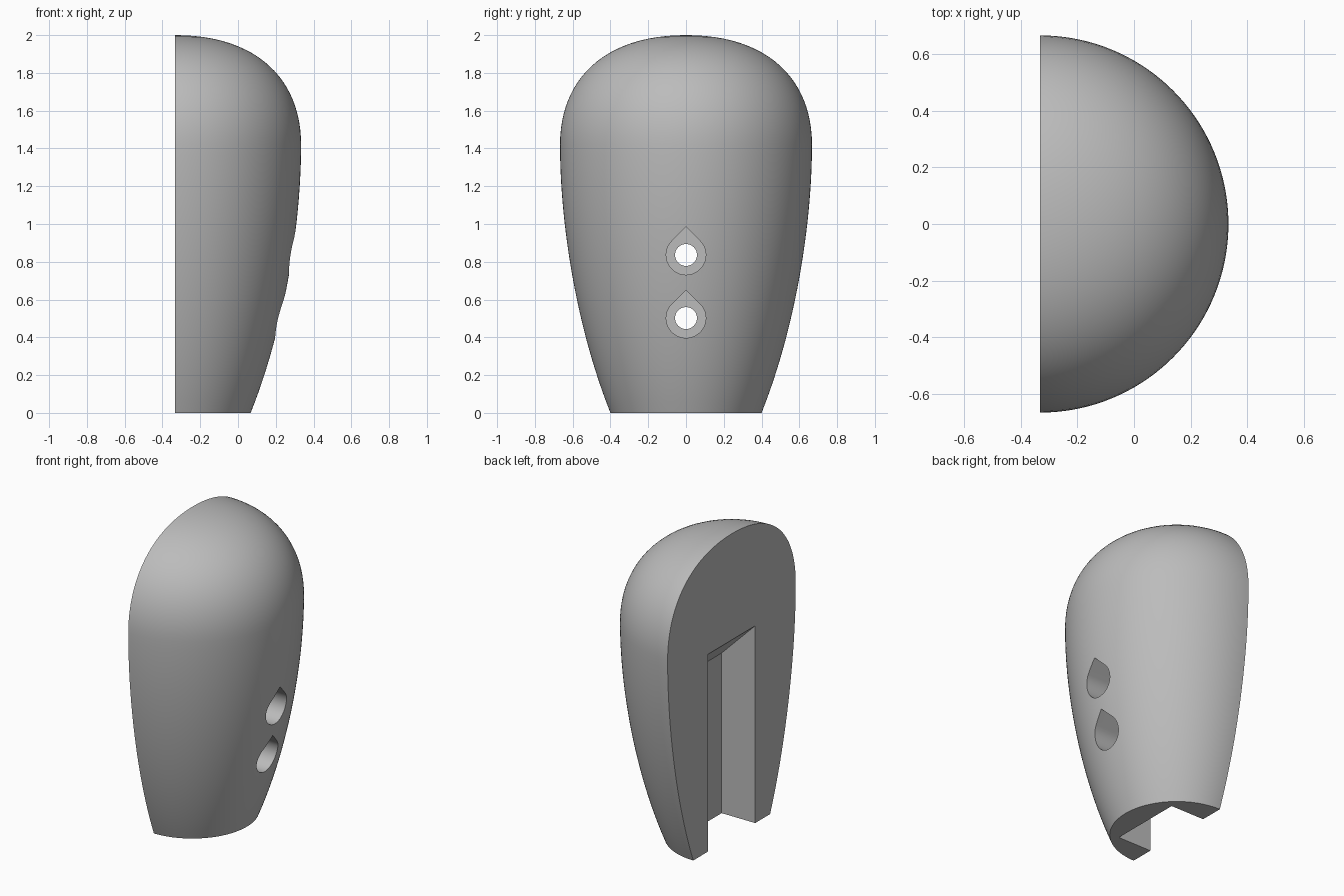
import bpy, bmesh, math

if "Cube" in bpy.data.objects:
    bpy.data.objects.remove(bpy.data.objects["Cube"])

AXIS = -0.333      # x of the flat split plane and the lathe axis
SEGMENTS = 72


def bezier(p0, p1, p2, p3, n):
    pts = []
    for i in range(n + 1):
        t = i / n
        w = ((1 - t) ** 3, 3 * t * (1 - t) ** 2, 3 * t * t * (1 - t), t ** 3)
        pts.append(tuple(sum(k * p[a] for k, p in zip(w, (p0, p1, p2, p3))) for a in (0, 1)))
    return pts


def add_object(name, bm):
    bmesh.ops.recalc_face_normals(bm, faces=bm.faces)
    mesh = bpy.data.meshes.new(name)
    bm.to_mesh(mesh)
    bm.free()
    obj = bpy.data.objects.new(name, mesh)
    bpy.context.collection.objects.link(obj)
    return obj


def prism(name, points, offset):
    """Extrude a closed 3D outline along an offset."""
    bm = bmesh.new()
    face = bm.faces.new([bm.verts.new(p) for p in points])
    top = bmesh.ops.extrude_face_region(bm, geom=[face])["geom"]
    bmesh.ops.translate(bm, vec=offset, verts=[v for v in top if isinstance(v, bmesh.types.BMVert)])
    return add_object(name, bm)


# Half-round body: profile of (radius, height) turned through 180 degrees
profile = bezier((0.4, 0), (0.58, 0.45), (0.667, 1.0), (0.667, 1.42), 24)
profile += bezier((0.667, 1.42), (0.667, 1.76), (0.44, 2), (0, 2), 24)[1:-1]
bm = bmesh.new()
columns = []
for i in range(SEGMENTS + 1):
    a = math.pi * (i / SEGMENTS - 0.5)
    columns.append([bm.verts.new((AXIS + r * math.cos(a), r * math.sin(a), z)) for r, z in profile])
for col in (columns[0], columns[-1]):
    for v in col:
        v.co.x = AXIS
apex = bm.verts.new((AXIS, 0, 2))
for a, b in zip(columns, columns[1:]):
    for j in range(len(profile) - 1):
        bm.faces.new((a[j], b[j], b[j + 1], a[j + 1]))
    bm.faces.new((a[-1], b[-1], apex))
bm.faces.new([c[0] for c in columns])                             # base
bm.faces.new(columns[0] + [apex] + columns[-1][::-1])             # flat back
body = add_object("half_handle", bm)

# Rectangular slot with a roof sloping down into the body
D, W = 0.245, 0.245
slot = [(-0.1, -0.1), (D, -0.1), (D, 1.055), (-0.1, 1.4)]
cutters = [prism("slot_cutter", [(AXIS + x, -W, z) for x, z in slot], (0, 2 * W, 0))]

# Screw holes: teardrop counterbore with a round bore through to the slot
for z in (0.502, 0.836):
    R, r = 0.105, 0.058
    tear = [(R * math.cos(a), R * math.sin(a)) for a in
            (math.radians(135 + 270 * i / 36) for i in range(37))] + [(0, R * math.sqrt(2))]
    bore = [(r * math.cos(a), r * math.sin(a)) for a in (math.tau * i / 32 for i in range(32))]
    cutters.append(prism("bore_cutter", [(AXIS + 0.15, y, z + h) for y, h in bore], (0.4, 0, 0)))
    cutters.append(prism("counterbore_cutter", [(AXIS + 0.345, y, z + h) for y, h in tear], (0.5, 0, 0)))

# Cut the openings
bpy.context.view_layer.objects.active = body
body.select_set(True)
for cutter in cutters:
    cutter.select_set(False)
    mod = body.modifiers.new("cut", 'BOOLEAN')
    mod.operation, mod.solver, mod.object = 'DIFFERENCE', 'EXACT', cutter
    bpy.ops.object.modifier_apply(modifier=mod.name)
    bpy.data.objects.remove(cutter)

# Colour and shading
grey = bpy.data.materials.new("plain_grey")
grey.diffuse_color = (0.5, 0.5, 0.5, 1)
grey.use_nodes = True
grey.node_tree.nodes["Principled BSDF"].inputs["Base Color"].default_value = grey.diffuse_color
body.data.materials.clear()
body.data.materials.append(grey)
bpy.ops.object.shade_smooth_by_angle(angle=math.radians(30))
